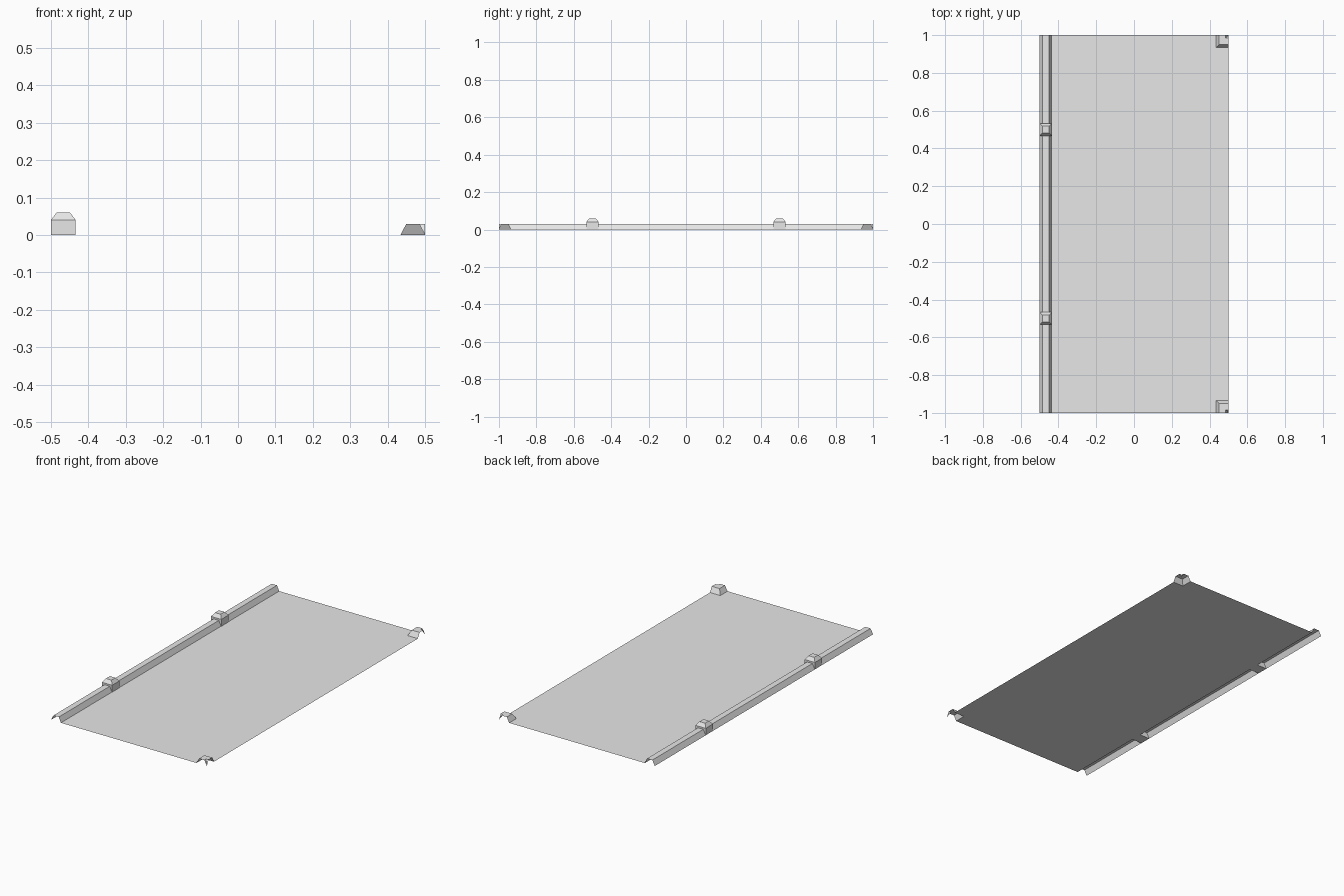
import bpy
import bmesh

cube = bpy.data.objects.get("Cube")
if cube:
    bpy.data.objects.remove(cube, do_unlink=True)

grey = bpy.data.materials.new("plain_grey")
grey.use_nodes = True
colour = (0.8, 0.8, 0.8, 1)
grey.diffuse_color = colour
grey.node_tree.nodes["Principled BSDF"].inputs["Base Color"].default_value = colour

HALF_X, HALF_Y = 0.5, 1.0
WIDTH = 0.066            # width of the raised trim
TRIM = [(0, 0), (0.016, 0.03), (0.05, 0.03), (WIDTH - 0.002, 0)]


def finish(name, bm, open_shell=True, mirror_y=False):
    """Turn the bmesh into a grey object, with open shells facing up."""
    bmesh.ops.remove_doubles(bm, verts=bm.verts, dist=0.0001)
    if open_shell:
        bm.normal_update()
        for face in bm.faces:
            if face.normal.z < 0:
                face.normal_flip()
    else:
        bmesh.ops.recalc_face_normals(bm, faces=bm.faces)
    mesh = bpy.data.meshes.new(name)
    bm.to_mesh(mesh)
    bm.free()
    mesh.materials.append(grey)
    obj = bpy.data.objects.new(name, mesh)
    bpy.context.collection.objects.link(obj)
    if mirror_y:
        mirror = obj.modifiers.new("both_ends", "MIRROR")
        mirror.use_axis = (False, True, False)
        mirror.use_mirror_merge = False
    return obj


def skin(bm, sections):
    """Join successive rows of points with quads."""
    rows = [[bm.verts.new(p) for p in row] for row in sections]
    for a, b in zip(rows, rows[1:]):
        for i in range(len(a) - 1):
            bm.faces.new((a[i], a[i + 1], b[i + 1], b[i]))


# Thin floor sheet, stopping at the rail and notched at the two corners
bm = bmesh.new()
edge = -HALF_X + TRIM[-1][0]
notch_x, notch_y = HALF_X - WIDTH, HALF_Y - WIDTH
outline = [(edge, -HALF_Y), (notch_x, -HALF_Y), (notch_x, -notch_y), (HALF_X, -notch_y),
           (HALF_X, notch_y), (notch_x, notch_y), (notch_x, HALF_Y), (edge, HALF_Y)]
bm.faces.new([bm.verts.new((x, y, 0)) for x, y in outline])
finish("floor_sheet", bm)

# Hollow rail along the right edge
bm = bmesh.new()
skin(bm, [[(-HALF_X + d, y, z) for d, z in TRIM] for y in (-HALF_Y, HALF_Y)])
finish("edge_rail", bm)

# Hollow elbows at the opposite corners, open at both ends
bm = bmesh.new()
profile = TRIM[:-1] + [(WIDTH, 0)]
skin(bm, [[(HALF_X - d, -HALF_Y, z) for d, z in profile],
          [(HALF_X - d, -HALF_Y + d, z) for d, z in profile],
          [(HALF_X, -HALF_Y + d, z) for d, z in profile]])
finish("corner_elbow", bm, mirror_y=True)

# Blocks with bevelled caps straddling the rail
bm = bmesh.new()
cx, cy, half = -HALF_X + WIDTH / 2, -0.5, WIDTH / 2
rings = []
for r, z in ((half, 0), (half, 0.04), (half - 0.015, 0.06)):
    rings.append([bm.verts.new((cx + sx * r, cy + sy * r, z))
                  for sx, sy in ((-1, -1), (1, -1), (1, 1), (-1, 1))])
for low, high in zip(rings, rings[1:]):
    for i in range(4):
        j = (i + 1) % 4
        bm.faces.new((low[i], low[j], high[j], high[i]))
bm.faces.new(rings[0][::-1])
bm.faces.new(rings[-1])
finish("rail_block", bm, open_shell=False, mirror_y=True)
